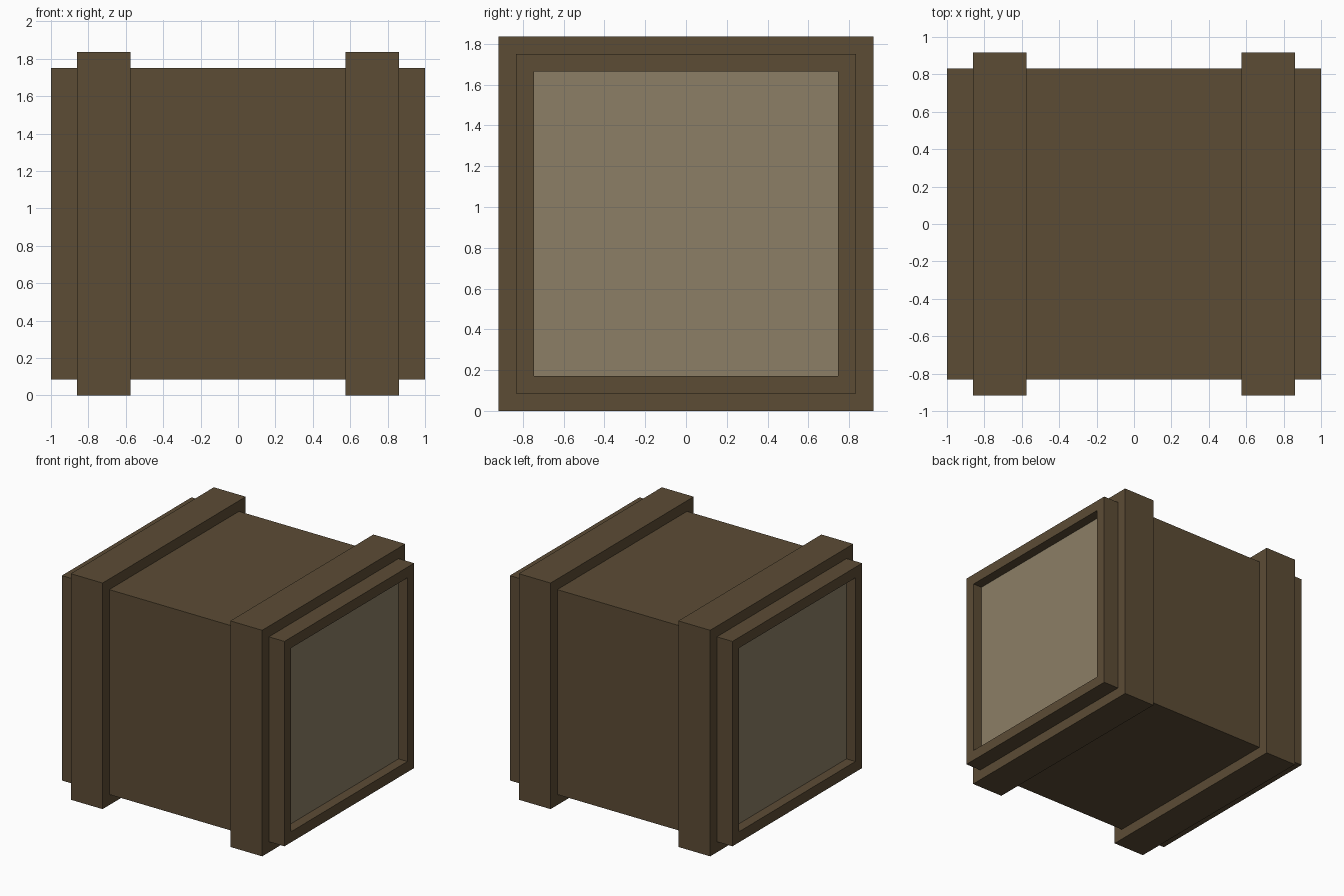
import bpy, bmesh
from mathutils import Vector

if "Cube" in bpy.data.objects:
    bpy.data.objects.remove(bpy.data.objects["Cube"])


def material(name, color):
    m = bpy.data.materials.new(name)
    m.diffuse_color = (*color, 1.0)
    m.use_nodes = True
    m.node_tree.nodes["Principled BSDF"].inputs["Base Color"].default_value = m.diffuse_color
    return m


wood = material("dark brown wood", (0.107, 0.0723, 0.0356))
panel = material("pale tan panel", (0.262, 0.212, 0.133))

MID_Z = 0.918


def box_bmesh(center, size):
    bm = bmesh.new()
    bmesh.ops.create_cube(bm, size=1.0)
    for v in bm.verts:
        v.co = Vector(center) + Vector(a * b for a, b in zip(v.co, size))
    return bm


def finish(name, bm, mats):
    me = bpy.data.meshes.new(name)
    bm.normal_update()
    bm.to_mesh(me)
    bm.free()
    for m in mats:
        me.materials.append(m)
    ob = bpy.data.objects.new(name, me)
    bpy.context.collection.objects.link(ob)
    return ob


# Crate body with a recessed pale panel in each end
bm = box_bmesh((0, 0, MID_Z), (2.0, 1.664, 1.664))
bm.normal_update()
ends = [f for f in bm.faces if abs(f.normal.x) > 0.9]
for f in ends:
    outward = f.normal.copy()
    bmesh.ops.inset_region(bm, faces=[f], thickness=0.122)
    # second zero-width inset makes the recess walls
    bmesh.ops.inset_region(bm, faces=[f], thickness=0.0)
    for v in f.verts:
        v.co -= outward * 0.08
    f.material_index = 1
finish("crate_body", bm, [wood, panel])

# Raised bands around the body near each end
for side, x in (("left", -0.717), ("right", 0.717)):
    bm = box_bmesh((x, 0, MID_Z), (0.286, 1.836, 1.836))
    finish(side + "_band", bm, [wood])
